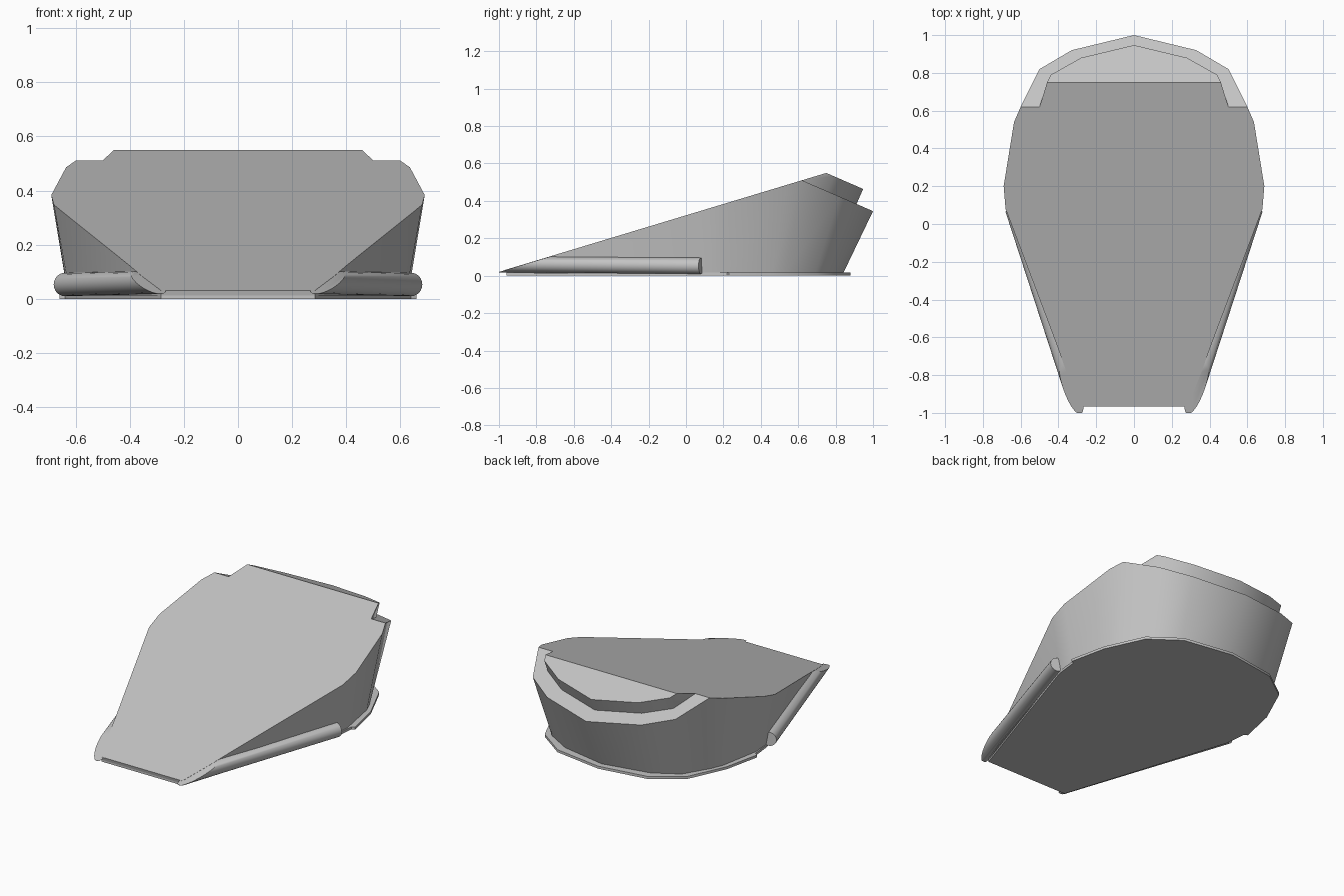
import bpy
import bmesh
import math
from mathutils import Vector

cube = bpy.data.objects.get("Cube")
if cube:
    bpy.data.objects.remove(cube, do_unlink=True)

grey = bpy.data.materials.new("plain_grey")
grey.use_nodes = True
colour = (0.55, 0.55, 0.55, 1)
grey.diffuse_color = colour
grey.node_tree.nodes["Principled BSDF"].inputs["Base Color"].default_value = colour


def deck_z(y):
    """Height of the sloping deck."""
    return 0.03 + 0.302 * (y + 0.97)


def ledge_z(y):
    """Height of the rear ledge, which falls towards the back."""
    return deck_z(0.62) - 0.434 * (y - 0.62)


def ring(half):
    """Close a half outline, given front to back, by mirroring it in x."""
    return half + [(-p[0], *p[1:]) for p in reversed(half) if p[0] > 0]


def finish(name, bm, angle=36):
    bmesh.ops.recalc_face_normals(bm, faces=bm.faces)
    mesh = bpy.data.meshes.new(name)
    bm.to_mesh(mesh)
    bm.free()
    mesh.materials.append(grey)
    obj = bpy.data.objects.new(name, mesh)
    bpy.context.collection.objects.link(obj)
    bpy.ops.object.select_all(action="DESELECT")
    obj.select_set(True)
    bpy.context.view_layer.objects.active = obj
    bpy.ops.object.shade_smooth_by_angle(angle=math.radians(angle))
    return obj


def loft(bm, lower, upper):
    """Wall between two rings, with a floor; returns the upper vertices."""
    a = [bm.verts.new(p) for p in lower]
    b = [bm.verts.new(p) for p in upper]
    for i in range(len(a)):
        j = (i + 1) % len(a)
        bm.faces.new((a[i], a[j], b[j], b[i]))
    bm.faces.new(a[::-1])
    return b


# Flared hull with sloping deck and rear ledge
top = [(0.285, -0.965), (0.355, -0.79), (0.405, -0.65), (0.68, 0.08),
       (0.69, 0.2), (0.635, 0.54), (0.6, 0.62), (0.5, 0.82), (0.33, 0.92), (0, 1)]
foot = [(0.285, -0.96), (0.35, -0.79), (0.395, -0.65), (0.62, 0.08),
        (0.628, 0.2), (0.58, 0.46), (0.55, 0.53), (0.455, 0.69), (0.3, 0.78), (0, 0.84)]
bm = bmesh.new()
upper = loft(bm, ring([(x, y, 0.012) for x, y in foot]),
             ring([(x, y, min(deck_z(y), ledge_z(y))) for x, y in top]))
rear = [v for v in upper if v.co.y > 0.6]
bm.faces.new([v for v in upper if v.co.y < 0.63])
bm.faces.new(rear)
finish("hull", bm)

# Raised block on the ledge, its front face flush with the deck
low = [(0.5, 0.62), (0.44, 0.755), (0.28, 0.845), (0, 0.912)]
high = [(0.46, 0.75), (0.44, 0.79), (0.28, 0.88), (0, 0.947)]
peak = deck_z(0.75)
bm = bmesh.new()
upper = loft(bm, ring([(x, y, ledge_z(y)) for x, y in low]),
             ring([(x, y, peak - 0.434 * (y - 0.75)) for x, y in high]))
bm.faces.new(upper)
finish("rear_block", bm)

# Thin base plate that forms a flange around the back
plate = [(0.285, -0.96), (0.625, 0.08), (0.64, 0.22), (0.66, 0.23), (0.61, 0.46),
         (0.5, 0.7), (0.32, 0.83), (0, 0.88)]
bm = bmesh.new()
upper = loft(bm, ring([(x, y, 0) for x, y in plate]),
             ring([(x, y, 0.016) for x, y in plate]))
bm.faces.new(upper)
finish("base_plate", bm)

# Round side rails, sliced at the front by the deck slope
for side, name in ((1, "left_rail"), (-1, "right_rail")):
    back = Vector((0.64 * side, 0.08, 0.053))
    front = Vector((0.272 * side, -1.05, 0.061))
    axis = back - front
    bm = bmesh.new()
    bmesh.ops.create_cone(bm, cap_ends=True, segments=24, radius1=0.043,
                          radius2=0.043, depth=axis.length)
    turn = axis.to_track_quat("Z", "Y").to_matrix().to_4x4()
    bm.transform(turn)
    bmesh.ops.translate(bm, verts=bm.verts, vec=(back + front) / 2)
    for point, normal in (((0, -0.97, 0.029), (0, -0.302, 1)),
                          ((0, -1, 0), (0, -1, 0))):
        bmesh.ops.bisect_plane(bm, geom=bm.verts[:] + bm.edges[:] + bm.faces[:],
                               plane_co=point, plane_no=Vector(normal).normalized(),
                               clear_outer=True)
        rim = [e for e in bm.edges if e.is_boundary]
        if rim:
            bmesh.ops.holes_fill(bm, edges=rim, sides=0)
    finish(name, bm)
